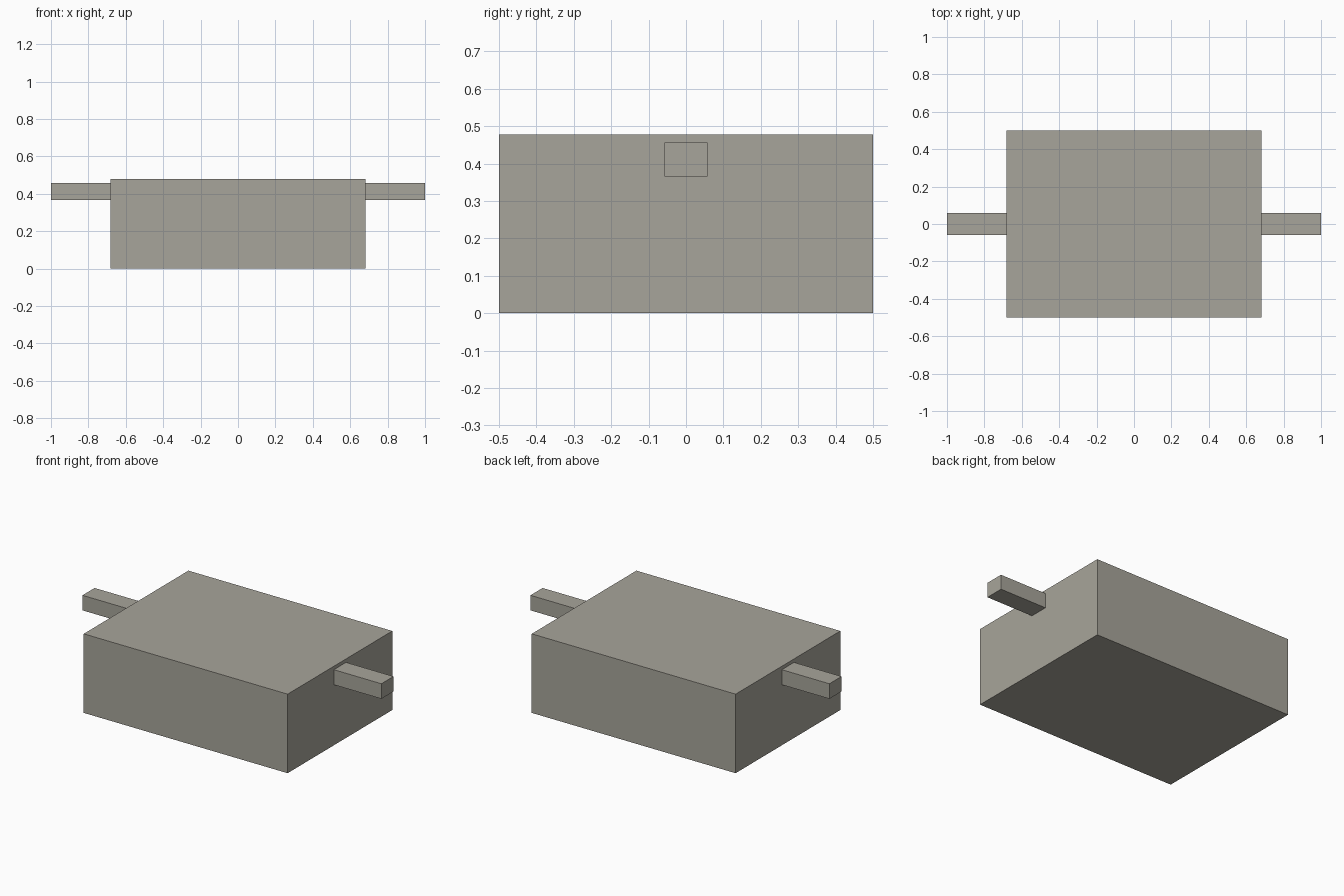
import bpy
from mathutils import Matrix, Vector
import bmesh

cube = bpy.data.objects.get("Cube")
if cube:
    bpy.data.objects.remove(cube, do_unlink=True)

# Single warm grey finish
grey = bpy.data.materials.new("warm_grey")
grey.use_nodes = True
colour = (0.39, 0.375, 0.325, 1)
grey.diffuse_color = colour
grey.node_tree.nodes["Principled BSDF"].inputs["Base Color"].default_value = colour


def box(name, low, high):
    """Add a flat-shaded box spanning two opposite corners."""
    low, high = Vector(low), Vector(high)
    bm = bmesh.new()
    place = Matrix.Translation((low + high) / 2) @ Matrix.Diagonal((*(high - low), 1))
    bmesh.ops.create_cube(bm, size=1, matrix=place)
    mesh = bpy.data.meshes.new(name)
    bm.to_mesh(mesh)
    bm.free()
    mesh.materials.append(grey)
    obj = bpy.data.objects.new(name, mesh)
    bpy.context.collection.objects.link(obj)
    return obj


# Main block
box("body", (-0.682, -0.5, 0), (0.682, 0.5, 0.478))

# Side bars, butted against the block near its top edge
box("left_bar", (0.682, -0.058, 0.366), (1, 0.058, 0.457))
box("right_bar", (-1, -0.058, 0.366), (-0.682, 0.058, 0.457))
